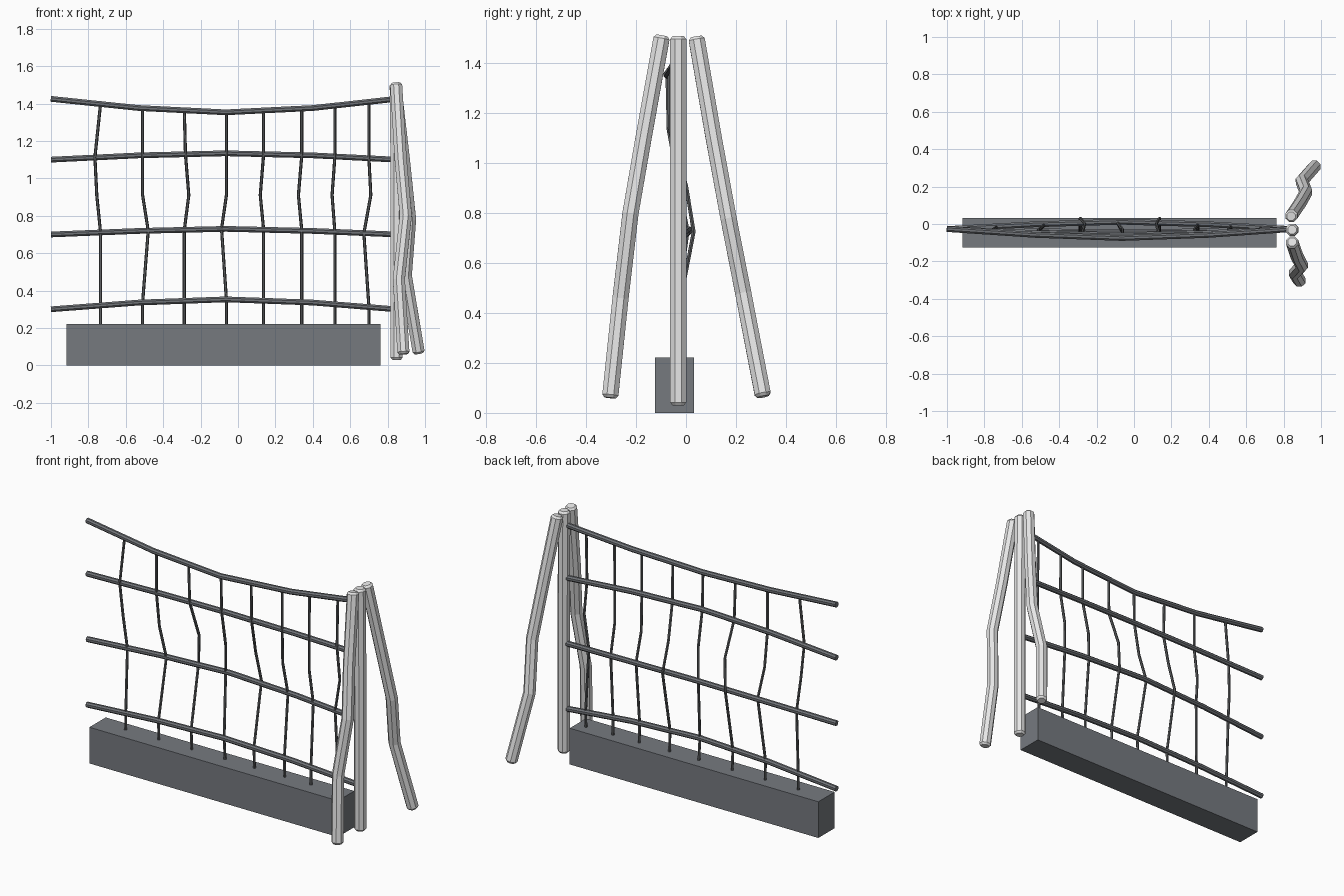
import bpy, bmesh, math
from mathutils import Vector

if "Cube" in bpy.data.objects:
    bpy.data.objects.remove(bpy.data.objects["Cube"])


def material(name, rgb):
    m = bpy.data.materials.new(name)
    m.diffuse_color = (*rgb, 1)
    m.use_nodes = True
    m.node_tree.nodes["Principled BSDF"].inputs["Base Color"].default_value = m.diffuse_color
    return m


LIGHT = material("pale grey post", (0.86, 0.86, 0.86))
STONE = material("slate grey base", (0.18, 0.193, 0.213))
RAIL = material("dark grey rail", (0.165, 0.175, 0.19))
WIRE = material("charcoal wire", (0.115, 0.12, 0.125))


def finish(bm, name, mat):
    bmesh.ops.recalc_face_normals(bm, faces=bm.faces)
    me = bpy.data.meshes.new(name)
    bm.to_mesh(me)
    bm.free()
    me.materials.append(mat)
    ob = bpy.data.objects.new(name, me)
    bpy.context.collection.objects.link(ob)
    return ob


def tube(name, path, radius, sides, ref, mat, cap=0.0):
    """Sweep a regular polygon along a path; cap > 0 chamfers the ends."""
    pts = [Vector(p) for p in path]
    scale = [1.0] * len(pts)
    if cap:
        d0, d1 = (pts[0] - pts[1]).normalized(), (pts[-1] - pts[-2]).normalized()
        inner0, inner1 = pts[0] - d0 * cap, pts[-1] - d1 * cap
        pts = [pts[0], inner0] + pts[1:-1] + [inner1, pts[-1]]
        scale = [0.7] + [1.0] * (len(pts) - 2) + [0.7]
    bm = bmesh.new()
    rings = []
    for i, p in enumerate(pts):
        t = (pts[min(i + 1, len(pts) - 1)] - pts[max(i - 1, 0)]).normalized()
        u = (Vector(ref) - t * t.dot(Vector(ref))).normalized()
        v = t.cross(u)
        ring = []
        for k in range(sides):
            a = 2 * math.pi * (k + 0.5) / sides
            ring.append(bm.verts.new(p + (u * math.cos(a) + v * math.sin(a)) * radius * scale[i]))
        rings.append(ring)
    for a, b in zip(rings, rings[1:]):
        for k in range(sides):
            n = (k + 1) % sides
            bm.faces.new((a[k], a[n], b[n], b[k]))
    bm.faces.new(rings[0])
    bm.faces.new(rings[-1])
    return finish(bm, name, mat)


# stone base
bm = bmesh.new()
bmesh.ops.create_cube(bm, size=1)
for v in bm.verts:
    v.co = (v.co.x * 1.68 - 0.077, v.co.y * 0.157 - 0.046, (v.co.z + 0.5) * 0.221)
finish(bm, "stone_base", STONE)

# three bent posts at the right end
tube("centre_post", [(0.845, -0.031, 1.508), (0.848, -0.031, 0.8), (0.848, -0.031, 0.03)],
     0.035, 8, (0, 1, 0), LIGHT, 0.012)
tube("front_leg", [(0.845, -0.096, 1.51), (0.87, -0.17, 1.1), (0.897, -0.222, 0.8),
                   (0.86, -0.262, 0.46), (0.885, -0.304, 0.06)],
     0.035, 8, (0, 1, 0), LIGHT, 0.012)
tube("back_leg", [(0.84, 0.041, 1.505), (0.887, 0.111, 1.1), (0.92, 0.17, 0.78),
                  (0.897, 0.229, 0.48), (0.967, 0.309, 0.065)],
     0.035, 8, (0, 1, 0), LIGHT, 0.012)

# bowed rails: end height, quarter height, middle height, sideways bow in the middle
RAILS = [("bottom_rail", 0.30, 0.336, 0.353, -0.045),
         ("lower_rail", 0.70, 0.719, 0.73, 0.012),
         ("upper_rail", 1.10, 1.123, 1.134, -0.06),
         ("top_rail", 1.425, 1.376, 1.353, -0.075)]
XS = (-1.0, -0.53, -0.065, 0.40, 0.845)


def rail_points(e, q, m, bow):
    ys = (-0.027, -0.027 + (bow + 0.027) * 0.65, bow)
    return [(x, ys[i], z) for x, i, z in zip(XS, (0, 1, 2, 1, 0), (e, q, m, q, e))]


def rail_at(pts, x):
    for a, b in zip(pts, pts[1:]):
        if x <= b[0]:
            f = (x - a[0]) / (b[0] - a[0])
            return a[1] + (b[1] - a[1]) * f, a[2] + (b[2] - a[2]) * f


paths = []
for name, *r in RAILS:
    p = rail_points(*r)
    paths.append(p)
    tube(name, p, 0.0165, 8, (0, 0, 1), RAIL)

# woven wires: base x, then sideways kinks at the lower rail, mid height and upper rail
WIRES = [(-0.735, 0, -0.02, -0.03), (-0.51, 0.03, 0, 0), (-0.287, 0, 0.024, 0.006),
         (-0.062, -0.026, 0, 0), (0.137, 0, -0.018, 0), (0.341, 0, -0.018, 0),
         (0.518, 0, -0.015, 0), (0.70, -0.027, 0.01, 0)]
for i, (x, low, mid, up) in enumerate(WIRES):
    (y0, z0), (y1, z1), (y2, z2), (y3, z3) = [rail_at(p, x) for p in paths]
    w = 0.025 if i in (2, 4) else -0.005
    tube(f"wire_{i + 1}", [(x, -0.035, 0.20), (x, y0, z0), (x + low, y1 + w, z1),
                           (x + mid, (y1 + y2) / 2 + w, 0.91), (x + up, y2 - 0.01, z2), (x, y3, z3)],
         0.0085, 6, (0, 1, 0), WIRE)
